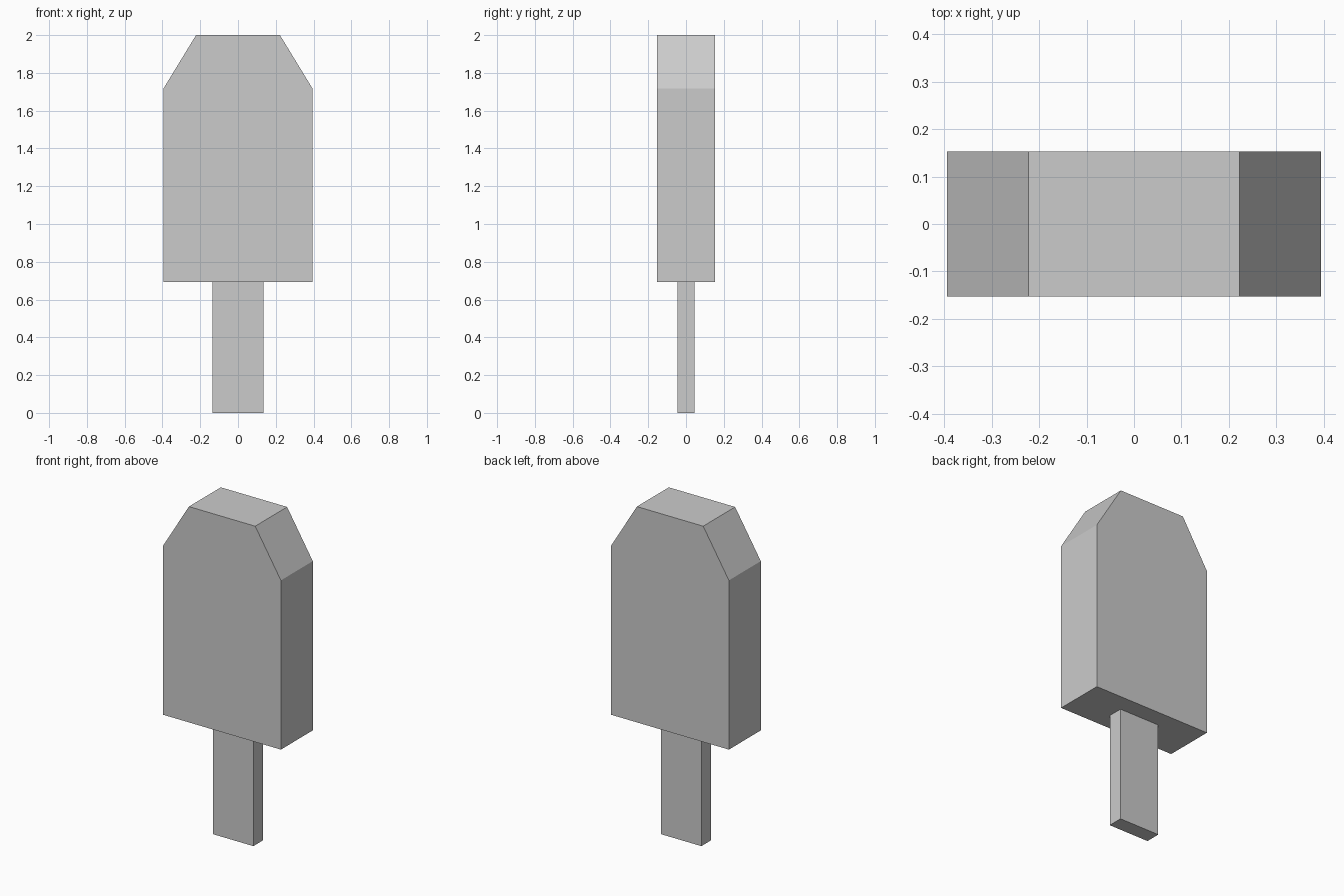
import bpy
import bmesh

if "Cube" in bpy.data.objects:
    bpy.data.objects.remove(bpy.data.objects["Cube"])


def extrude_profile(name, profile, depth):
    """Prism from an x-z profile, centred on y = 0."""
    bm = bmesh.new()
    face = bm.faces.new([bm.verts.new((x, -depth / 2, z)) for x, z in profile])
    ext = bmesh.ops.extrude_face_region(bm, geom=[face])
    verts = [g for g in ext["geom"] if isinstance(g, bmesh.types.BMVert)]
    bmesh.ops.translate(bm, verts=verts, vec=(0, depth, 0))
    bmesh.ops.recalc_face_normals(bm, faces=bm.faces)
    mesh = bpy.data.meshes.new(name)
    bm.to_mesh(mesh)
    bm.free()
    obj = bpy.data.objects.new(name, mesh)
    bpy.context.collection.objects.link(obj)
    return obj


def mirrored(half):
    """Close a right-hand half profile (bottom to top) across x = 0."""
    return half + [(-x, z) for x, z in reversed(half)]


# Ice block with chamfered shoulders
extrude_profile("ice_block", mirrored([(0.394, 0.694), (0.394, 1.718), (0.222, 2.0)]), 0.305)

# Flat stick, set slightly into the block
extrude_profile("stick", mirrored([(0.135, 0.0), (0.135, 0.7)]), 0.092)
